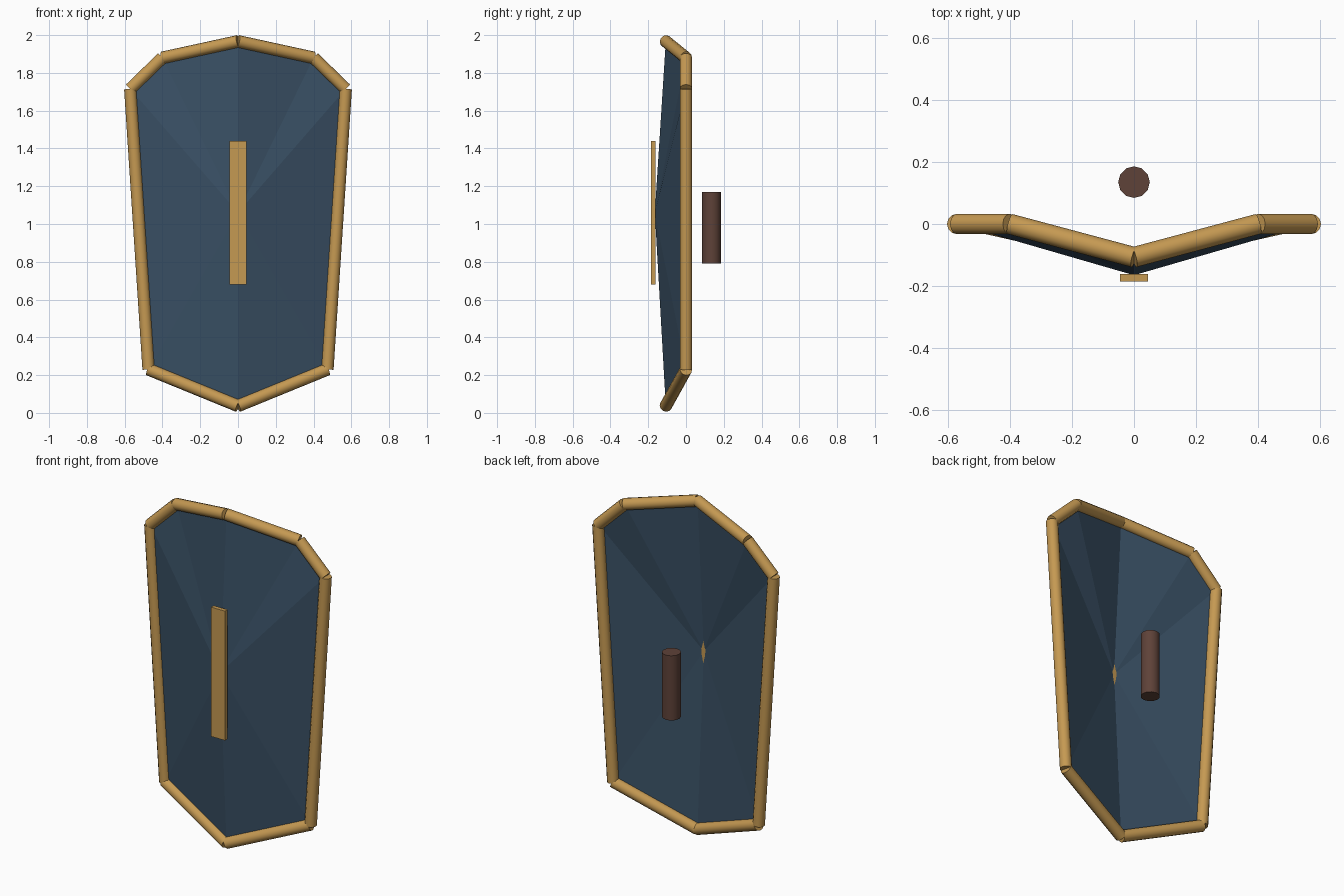
import bpy, bmesh, math
from mathutils import Vector

if "Cube" in bpy.data.objects:
    bpy.data.objects.remove(bpy.data.objects["Cube"])


def material(name, rgb):
    m = bpy.data.materials.new(name)
    m.diffuse_color = (*rgb, 1.0)
    m.use_nodes = True
    m.node_tree.nodes["Principled BSDF"].inputs["Base Color"].default_value = m.diffuse_color
    return m


BRASS = material("brass", (0.56, 0.32, 0.085))
BLUE = material("slate blue", (0.040, 0.078, 0.125))
GRIP = material("brown leather", (0.112, 0.054, 0.040))


def rod(name, a, b, radius, mat, sides=12):
    """Straight capped cylinder between two points."""
    a, b = Vector(a), Vector(b)
    bpy.ops.mesh.primitive_cylinder_add(
        vertices=sides, radius=radius, depth=(b - a).length, location=(a + b) / 2,
        rotation=(b - a).to_track_quat('Z', 'Y').to_euler())
    ob = bpy.context.object
    ob.name = name
    ob.data.materials.append(mat)
    bpy.ops.object.shade_smooth_by_angle(angle=math.radians(40))
    return ob


# Outline of the shield: right half from top to bottom, then mirrored
right = [(0, -0.107, 1.967), (0.40, 0, 1.88), (0.57, 0, 1.715),
         (0.473, 0, 0.23), (0, -0.107, 0.037)]
outline = right + [(-x, y, z) for x, y, z in right[-2:0:-1]]

# Shield face: shallow fan of triangles around a raised centre
bm = bmesh.new()
ring = [bm.verts.new(p) for p in outline]
apex = bm.verts.new((0, -0.165, 1.06))
for i, v in enumerate(ring):
    bm.faces.new((apex, ring[(i + 1) % len(ring)], v))
bm.normal_update()
if sum(f.normal.y for f in bm.faces) > 0:
    bmesh.ops.reverse_faces(bm, faces=bm.faces[:])
mesh = bpy.data.meshes.new("shield_face")
bm.to_mesh(mesh)
bm.free()
mesh.materials.append(BLUE)
bpy.context.collection.objects.link(bpy.data.objects.new("shield_face", mesh))

# Rim: one rod along every outline edge
for i, p in enumerate(outline):
    rod(f"rim_{i + 1}", p, outline[(i + 1) % len(outline)], 0.033, BRASS)

# Upright bar on the front
bpy.ops.mesh.primitive_cube_add(size=1, location=(0, -0.173, 1.06))
bar = bpy.context.object
bar.name = "front_bar"
bar.scale = (0.09, 0.024, 0.76)
bar.data.materials.append(BRASS)

# Hand grip behind the shield
rod("hand_grip", (0, 0.135, 0.79), (0, 0.135, 1.17), 0.051, GRIP)
